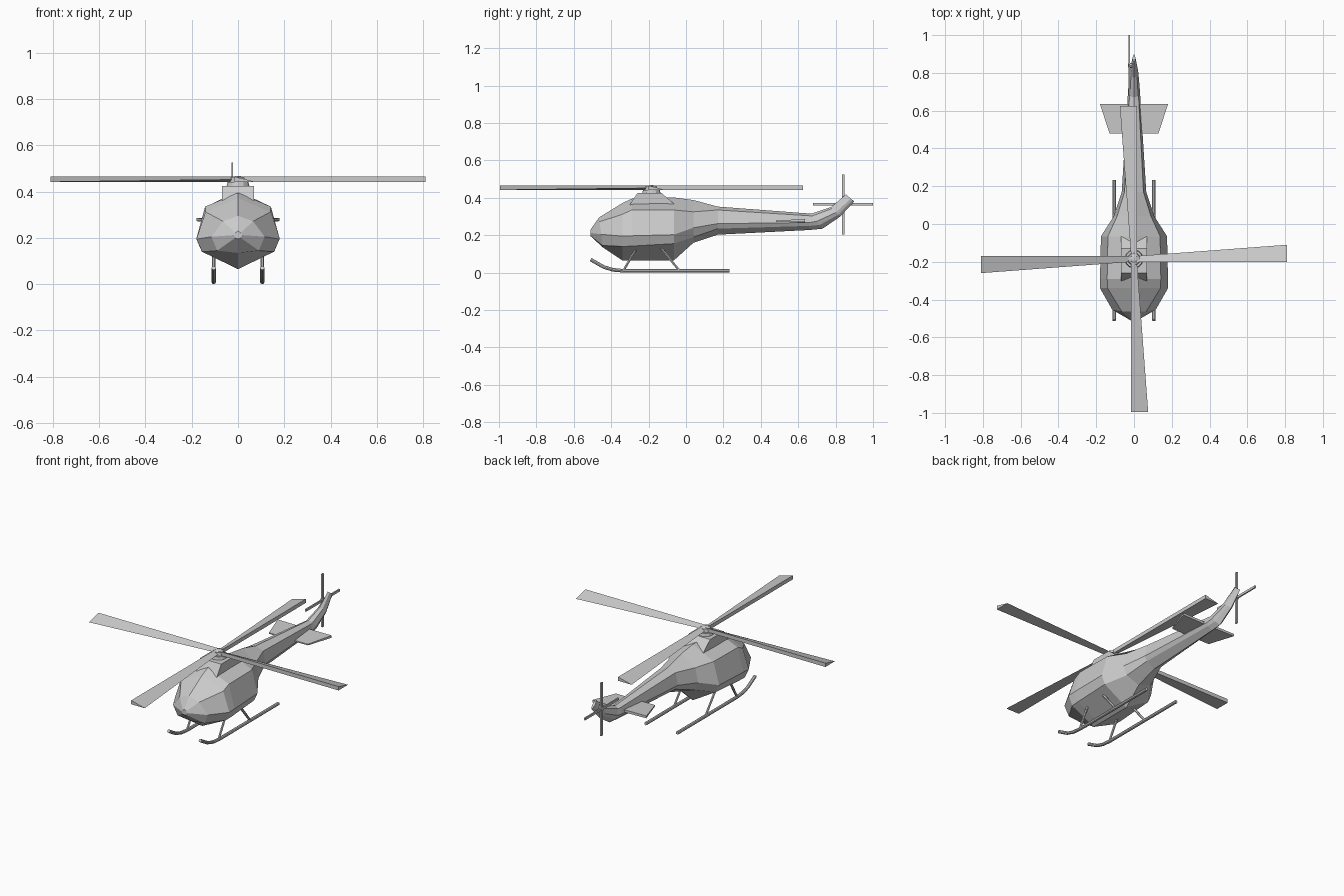
import bpy, bmesh, math
from mathutils import Vector, Matrix

if "Cube" in bpy.data.objects:
    bpy.data.objects.remove(bpy.data.objects["Cube"])


def mesh_object(name, bm):
    bmesh.ops.recalc_face_normals(bm, faces=bm.faces)
    me = bpy.data.meshes.new(name)
    bm.to_mesh(me)
    bm.free()
    ob = bpy.data.objects.new(name, me)
    bpy.context.collection.objects.link(ob)
    return ob


def loft(name, rings, matrix=Matrix()):
    """Skin a list of equal-length point rings and cap both ends."""
    bm = bmesh.new()
    vs = [[bm.verts.new(matrix @ Vector(p)) for p in r] for r in rings]
    n = len(vs[0])
    for a, b in zip(vs, vs[1:]):
        for i in range(n):
            j = (i + 1) % n
            bm.faces.new((a[i], a[j], b[j], b[i]))
    bm.faces.new(vs[0])
    bm.faces.new(vs[-1])
    return mesh_object(name, bm)


def tube(name, pts, r, sides=8):
    """Round bar along a path lying in a plane of constant x."""
    pts = [Vector(p) for p in pts]
    rings = []
    for i, p in enumerate(pts):
        d = (pts[min(i + 1, len(pts) - 1)] - pts[max(i - 1, 0)]).normalized()
        side = Vector((1, 0, 0))
        up = side.cross(d)
        rings.append([p + r * (math.cos(a) * side + math.sin(a) * up)
                      for a in (math.tau * k / sides for k in range(sides))])
    return loft(name, rings)


def cone(name, r1, r2, z1, z2, matrix, sides=12):
    ring = lambda r, z: [(r * math.cos(math.tau * k / sides),
                          r * math.sin(math.tau * k / sides), z) for k in range(sides)]
    return loft(name, [ring(r1, z1), ring(r2, z2)], matrix)


# Fuselage: y bottom, y top, z bottom, chine x/z, belt x/z, shoulder x/z, z top
sections = [
    (-.51, -.51, .195, .012, .20, .018, .212, .012, .222, .23),
    (-.445, -.465, .135, .09, .145, .115, .205, .065, .272, .295),
    (-.34, -.34, .065, .155, .14, .18, .195, .14, .312, .372),
    (-.29, -.29, .065, .157, .142, .18, .197, .142, .335, .395),
    (-.065, -.065, .065, .153, .155, .175, .203, .138, .335, .402),
    (.04, .04, .16, .085, .19, .108, .24, .09, .325, .388),
    (.17, .17, .203, .05, .235, .065, .262, .05, .335, .353),
    (.66, .66, .228, .025, .25, .034, .268, .025, .304, .316),
    (.73, .67, .235, .022, .255, .032, .275, .022, .304, .315),
    (.825, .775, .30, .016, .31, .023, .322, .016, .343, .35),
    (.90, .855, .38, .005, .388, .008, .396, .005, .41, .418),
]
rings = []
for yb, yt, zb, xc, zc, xm, zm, xs, zs, zt in sections:
    outline = [(0, zb), (xc, zc), (xm, zm), (xs, zs),
               (0, zt), (-xs, zs), (-xm, zm), (-xc, zc)]
    rings.append([(x, yb + (yt - yb) * (z - zb) / (zt - zb), z) for x, z in outline])
loft("fuselage", rings)

# Engine cowling under the rotor
loft("engine_cowling", [
    [(-.07, a, z), (.07, a, z), (.07, b, z), (-.07, b, z)]
    for a, b, z in ((-.31, -.04, .32), (-.30, -.06, .365), (-.26, -.13, .425))])

# Main rotor: hub and four wedge-section blades
CENTRE = Matrix.Translation((0, -.185, 0))
cone("rotor_mast", .05, .045, .42, .442, CENTRE)
cone("rotor_hub", .035, .03, .44, .462, CENTRE)
cone("rotor_cap", .028, .01, .46, .468, CENTRE)
for k in range(4):
    loft(f"rotor_blade_{k + 1}", [
        [(.01, -.015, .442), (.01, -.015, .465), (.01, .015, .452)],
        [(.81, -.015, .442), (.81, -.015, .465), (.81, .075, .442)]],
        CENTRE @ Matrix.Rotation(k * math.pi / 2, 4, 'Z'))

# Tail rotor on the left of the fin
TAIL = Matrix.Translation((0, .84, .365)) @ Matrix.Rotation(-math.pi / 2, 4, 'Y')
cone("tail_rotor_hub", .014, .012, 0, .033, TAIL, 8)
for k in range(4):
    loft(f"tail_rotor_blade_{k + 1}", [
        [(r, -.007, .021), (r, .007, .021), (r, .007, .029), (r, -.007, .029)]
        for r in (0, .16)], TAIL @ Matrix.Rotation(k * math.pi / 2, 4, 'Z'))

for s, side in ((-1, "left"), (1, "right")):
    # Horizontal stabiliser
    loft(f"{side}_stabiliser", [
        [(0, .48, .27), (0, .635, .268), (0, .635, .284), (0, .48, .278)],
        [(s * .13, .48, .272), (s * .18, .635, .272), (s * .18, .635, .286), (s * .13, .48, .279)]])
    # Landing skid with upturned front and two struts
    x = s * .105
    tube(f"{side}_skid", [(x, .233, .0095), (x, -.33, .0095), (x, -.39, .015),
                          (x, -.44, .03), (x, -.51, .07)], .0095)
    tube(f"{side}_front_strut", [(x, -.335, .01), (x, -.26, .14)], .007, 6)
    tube(f"{side}_rear_strut", [(x, -.035, .01), (x, -.14, .14)], .007, 6)
